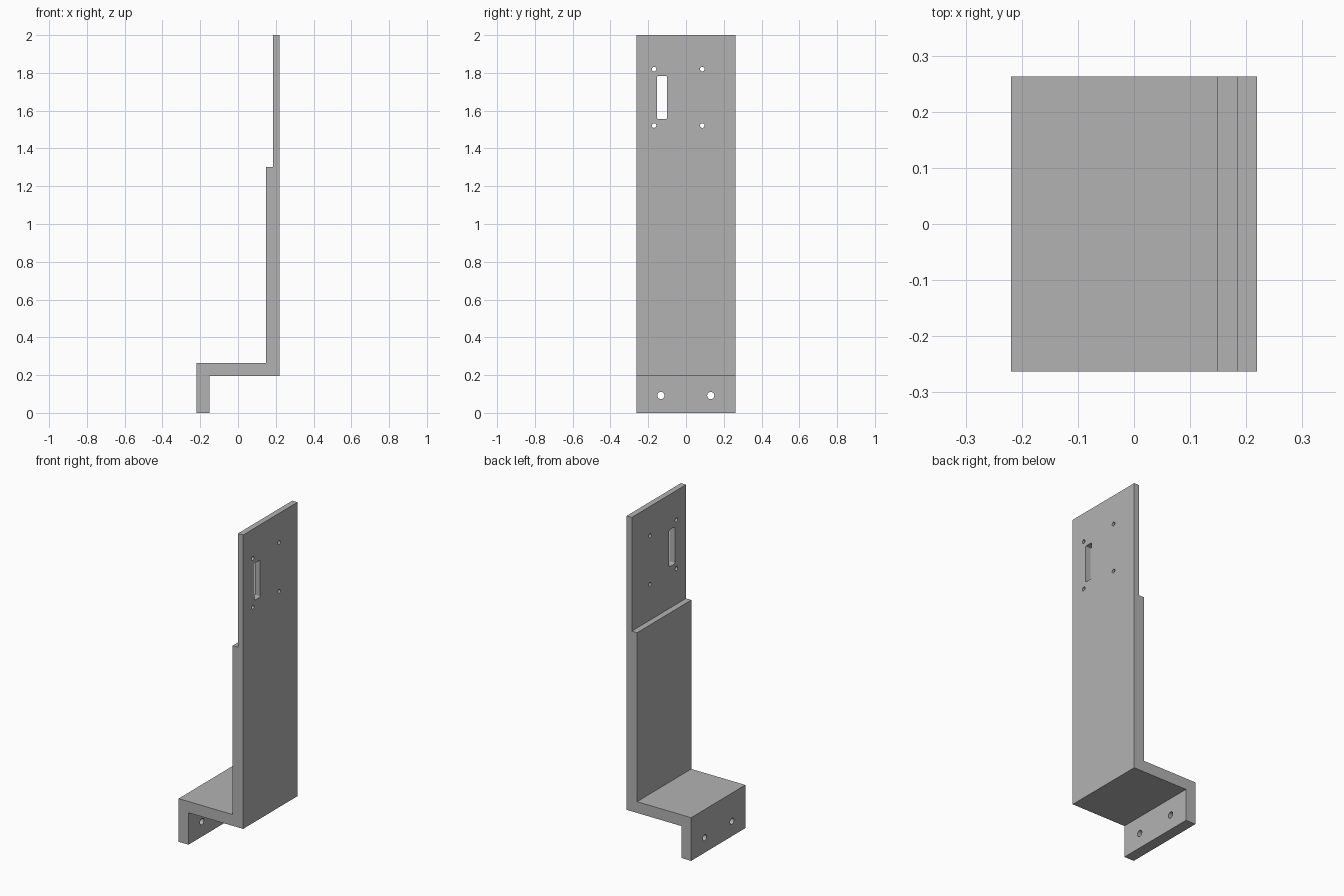
import bpy, bmesh, math
from mathutils import Vector

if "Cube" in bpy.data.objects:
    bpy.data.objects.remove(bpy.data.objects["Cube"])

HALF_WIDTH = 0.263

grey = bpy.data.materials.new("plain_grey")
grey.use_nodes = True
color = (0.45, 0.45, 0.45, 1)
grey.diffuse_color = color
grey.node_tree.nodes["Principled BSDF"].inputs["Base Color"].default_value = color


def add_prism(bm, points, offset):
    """Extrude a closed 3D outline along an offset."""
    face = bm.faces.new([bm.verts.new(p) for p in points])
    result = bmesh.ops.extrude_face_region(bm, geom=[face])
    verts = [g for g in result["geom"] if isinstance(g, bmesh.types.BMVert)]
    bmesh.ops.translate(bm, verts=verts, vec=offset)


def make_object(name, bm):
    bmesh.ops.recalc_face_normals(bm, faces=bm.faces)
    mesh = bpy.data.meshes.new(name)
    bm.to_mesh(mesh)
    bm.free()
    mesh.materials.append(grey)
    obj = bpy.data.objects.new(name, mesh)
    bpy.context.collection.objects.link(obj)
    return obj


def rounded_outline(x, y, z, half_y, half_z, radius, steps):
    """Rounded rectangle facing x; a circle when both half sizes equal the radius."""
    points = []
    for corner, (sy, sz) in enumerate([(1, 1), (-1, 1), (-1, -1), (1, -1)]):
        for i in range(steps):
            a = (corner + (i + 0.5) / steps) * math.pi / 2
            points.append((x, y + sy * (half_y - radius) + radius * math.cos(a),
                           z + sz * (half_z - radius) + radius * math.sin(a)))
    return points


# Stepped bracket: lower lip, shelf, thick upright and thin top plate
profile = [(-0.219, 0), (-0.152, 0), (-0.152, 0.196), (0.219, 0.196),
           (0.219, 2), (0.184, 2), (0.184, 1.302), (0.148, 1.302),
           (0.148, 0.265), (-0.219, 0.265)]
bm = bmesh.new()
add_prism(bm, [(x, -HALF_WIDTH, z) for x, z in profile], Vector((0, 2 * HALF_WIDTH, 0)))
bracket = make_object("bracket", bm)

# Cutter for the slot, the four small holes and the two lip holes
bm = bmesh.new()
through = Vector((0.2, 0, 0))
add_prism(bm, rounded_outline(0.1, -0.127, 1.67, 0.027, 0.114, 0.008, 4), through)
for y in (-0.169, 0.086):
    for z in (1.521, 1.82):
        add_prism(bm, rounded_outline(0.1, y, z, 0.012, 0.012, 0.012, 6), through)
for y in (-0.133, 0.131):
    add_prism(bm, rounded_outline(-0.28, y, 0.092, 0.019, 0.019, 0.019, 6), through)
cutter = make_object("hole_cutter", bm)
cutter.hide_render = True

# Cut the openings, then discard the cutter
cut = bracket.modifiers.new("openings", "BOOLEAN")
cut.operation = "DIFFERENCE"
cut.solver = "EXACT"
cut.object = cutter
bpy.context.view_layer.objects.active = bracket
bracket.select_set(True)
bpy.ops.object.modifier_apply(modifier=cut.name)
bpy.data.objects.remove(cutter)
